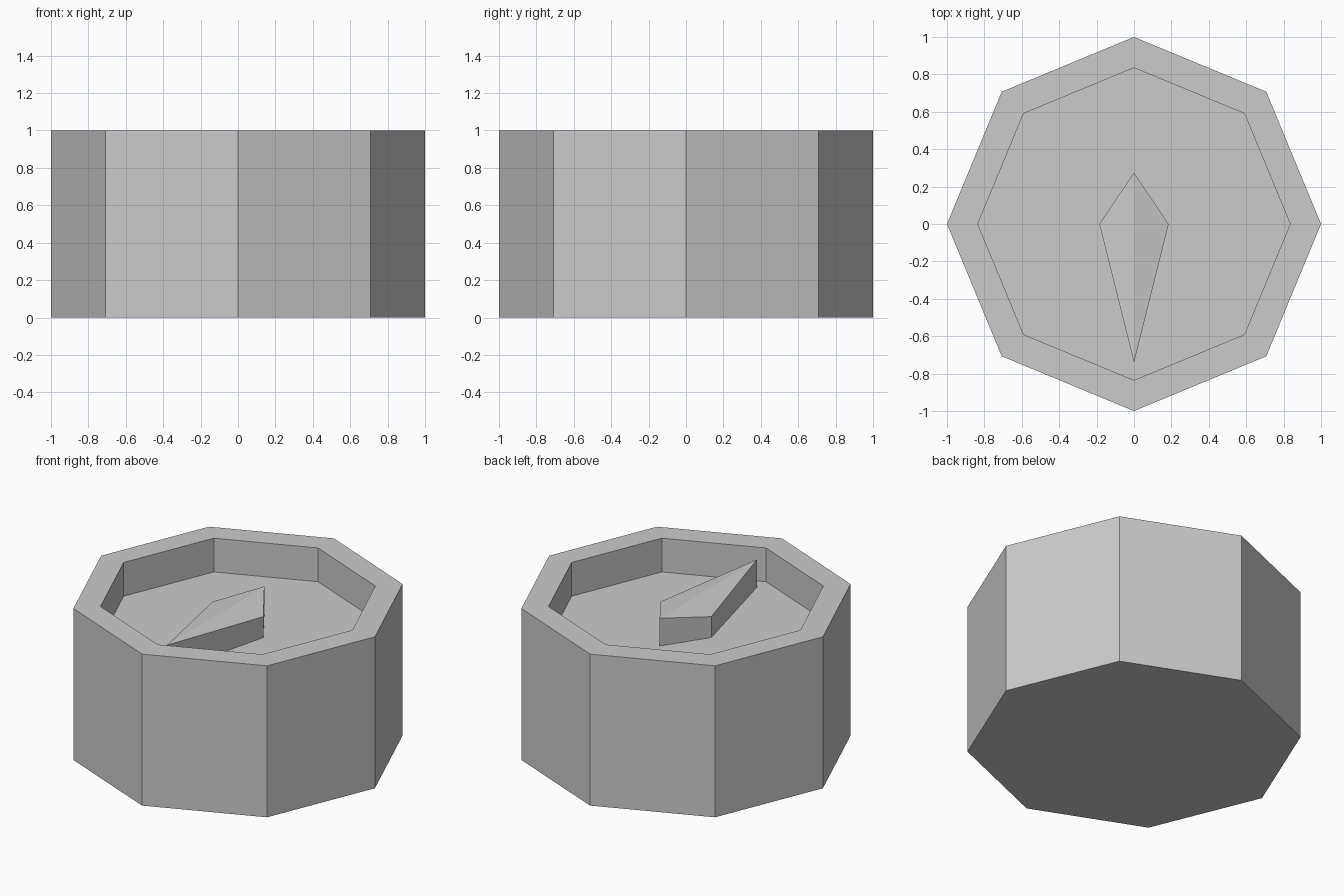
import bpy
import bmesh
from math import cos, sin, pi

if "Cube" in bpy.data.objects:
    bpy.data.objects.remove(bpy.data.objects["Cube"])

RIM_Z, FLOOR_Z = 1.0, 0.777
INNER_R = 0.835


def finish(bm, name):
    bmesh.ops.recalc_face_normals(bm, faces=bm.faces)
    mesh = bpy.data.meshes.new(name)
    bm.to_mesh(mesh)
    bm.free()
    obj = bpy.data.objects.new(name, mesh)
    bpy.context.collection.objects.link(obj)
    return obj


def loft(bm, rings):
    """Skin rings of (x, y, z) points into a closed solid; return end faces."""
    loops = [[bm.verts.new(p) for p in ring] for ring in rings]
    n = len(loops[0])
    for a, b in zip(loops, loops[1:]):
        for i in range(n):
            j = (i + 1) % n
            bm.faces.new((a[i], a[j], b[j], b[i]))
    bm.faces.new(loops[0][::-1])
    return loops[-1]


def octagon(r, z):
    return [(r * cos(k * pi / 4), r * sin(k * pi / 4), z) for k in range(8)]


# Octagonal body with a raised rim around a sunken dial face
bm = bmesh.new()
bm.faces.new(loft(bm, [octagon(1, 0), octagon(1, RIM_Z),
                       octagon(INNER_R, RIM_Z), octagon(INNER_R, FLOOR_Z)]))
finish(bm, "dial_body")

# Kite-shaped pointer with a level ridge and lower side corners
kite = [(0, -0.74), (0.185, 0), (0, 0.275), (-0.185, 0)]
bm = bmesh.new()
top = loft(bm, [[(x, y, FLOOR_Z - 0.004) for x, y in kite],
                [(x, y, 0.915 if x else 0.96) for x, y in kite]])
bm.faces.new((top[0], top[1], top[2]))
bm.faces.new((top[0], top[2], top[3]))
finish(bm, "pointer")
